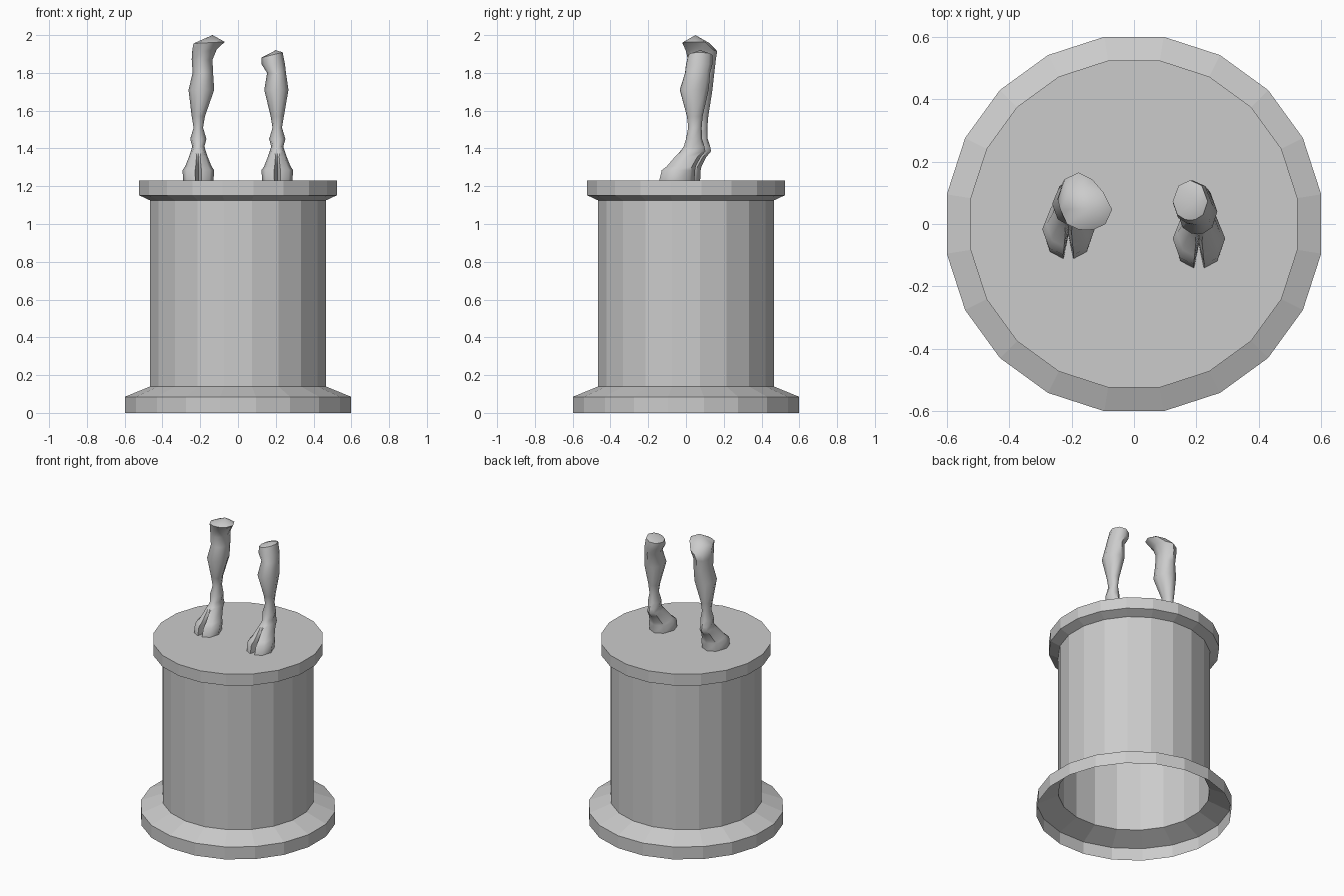
import bpy, bmesh, math

if "Cube" in bpy.data.objects:
    bpy.data.objects.remove(bpy.data.objects["Cube"])


def make_object(name, bm, angle):
    bmesh.ops.recalc_face_normals(bm, faces=bm.faces)
    mesh = bpy.data.meshes.new(name)
    bm.to_mesh(mesh)
    bm.free()
    ob = bpy.data.objects.new(name, mesh)
    bpy.context.collection.objects.link(ob)
    if angle:
        bpy.ops.object.select_all(action='DESELECT')
        bpy.context.view_layer.objects.active = ob
        ob.select_set(True)
        bpy.ops.object.shade_smooth_by_angle(angle=math.radians(angle))
    return ob


def bridge(bm, rings):
    for a, b in zip(rings, rings[1:]):
        n = len(a)
        for i in range(n):
            bm.faces.new((a[i], a[(i + 1) % n], b[(i + 1) % n], b[i]))


# Pedestal: 20-sided turned shell, open underneath
bm = bmesh.new()
rings = []
for r, z in [(.607, 0), (.607, .085), (.471, .14), (.471, 1.125), (.53, 1.152), (.53, 1.23)]:
    angles = [math.radians(9 + 18 * i) for i in range(20)]
    rings.append([bm.verts.new((r * math.cos(a), r * math.sin(a), z)) for a in angles])
bridge(bm, rings)
bm.faces.new(rings[-1])
make_object("pedestal", bm, 0)


# Leg cross-section: oval whose front can be notched into two toes
def section(bm, z, cx, w, front, back, cleft=0, slope=0):
    mid, d = (front + back) / 2, (back - front) / 2
    half = [(.3 if not cleft else .2, -.96), (.74, -.72), (1, -.05), (.66, .74)]
    pts = [(0, -1)] + half + [(0, 1)] + [(-x, y) for x, y in reversed(half)]
    out = []
    for i, (x, y) in enumerate(pts):
        py = mid + y * d + (cleft if i == 0 else 0)
        out.append(bm.verts.new((cx + x * w, py, z + slope * x * w)))
    return out


# Cloven foot and shank shared by both legs: z, half width, front, back, cleft depth
FOOT = [(1.23, .08, -.145, .045, .08), (1.285, .084, -.132, .048, .07),
        (1.305, .07, -.105, .052, .05), (1.355, .05, -.062, .078, .02),
        (1.385, .04, -.03, .103, 0), (1.41, .032, -.012, .098, 0),
        (1.45, .043, .0, .085, 0), (1.51, .025, .012, .083, 0),
        (1.57, .035, .005, .088, 0)]


def leg(name, cx, dy, upper, tip):
    bm = bmesh.new()
    rings = [section(bm, z, cx, w, f + dy, b + dy, c) for z, w, f, b, c in FOOT]
    rings += [section(bm, *u) for u in upper]
    bridge(bm, rings)
    bm.faces.new(rings[0])
    # broken end closes to an uneven point
    apex = bm.verts.new(tip)
    last = rings[-1]
    for i in range(len(last)):
        bm.faces.new((last[i], last[(i + 1) % len(last)], apex))
    make_object(name, bm, 50)


# Upper sections: z, centre x, half width, front, back, cleft, slope
leg("left_leg", -.21, .03,
    [(1.71, -.194, .068, -.005, .14), (1.80, -.186, .054, .01, .15),
     (1.87, -.19, .055, .01, .158), (1.915, -.178, .066, .0, .165, 0, .15),
     (1.96, -.153, .083, -.02, .12, 0, .05)],
    (-.135, .05, 2.0))
leg("right_leg", .208, 0,
    [(1.71, .203, .064, -.033, .12), (1.80, .204, .05, -.005, .128),
     (1.845, .187, .062, .0, .14), (1.895, .18, .056, .012, .14, 0, .25)],
    (.2, .075, 1.92))
